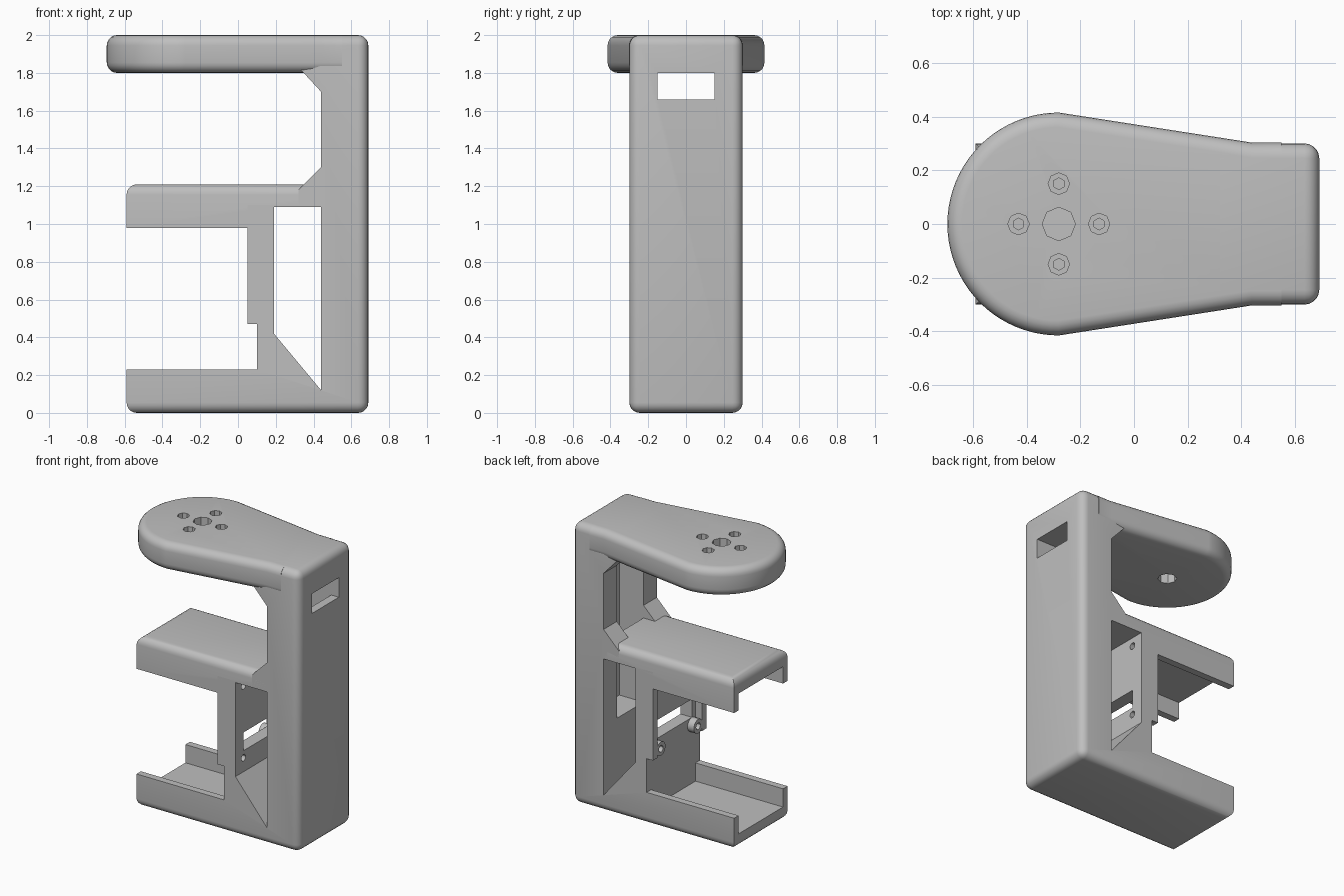
import bpy, bmesh, math
from mathutils import Matrix, Vector

old = bpy.data.objects.get("Cube")
if old:
    bpy.data.objects.remove(old, do_unlink=True)

mat = bpy.data.materials.new("plain grey plastic")
mat.use_nodes = True
GREY = (0.52, 0.52, 0.52, 1)
mat.diffuse_color = GREY
for node in mat.node_tree.nodes:
    if node.type == "BSDF_PRINCIPLED":
        node.inputs["Base Color"].default_value = GREY

W = 0.30    # half width of the body
R = 0.055   # edge rounding


def finish(name, bm):
    bmesh.ops.recalc_face_normals(bm, faces=bm.faces)
    mesh = bpy.data.meshes.new(name)
    bm.to_mesh(mesh)
    bm.free()
    mesh.materials.append(mat)
    obj = bpy.data.objects.new(name, mesh)
    bpy.context.collection.objects.link(obj)
    return obj


def round_edges(bm, rule, radius=R):
    picked = [e for e in bm.edges if rule((e.verts[0].co + e.verts[1].co) / 2)]
    bmesh.ops.bevel(bm, geom=picked, offset=radius, segments=5, profile=0.5, affect="EDGES")


def box(name, x, y, z, rule=None):
    bm = bmesh.new()
    bmesh.ops.create_cube(bm, size=1)
    for v in bm.verts:
        v.co = [lo + (c + 0.5) * (hi - lo) for c, (lo, hi) in zip(v.co, (x, y, z))]
    if rule:
        round_edges(bm, rule)
    return finish(name, bm)


def prism(name, points, axis, lo, hi, rule=None):
    """Extrude an outline along y (points are x, z) or along z (points are x, y)."""
    bm = bmesh.new()
    place = (lambda p: (p[0], lo, p[1])) if axis == "y" else (lambda p: (p[0], p[1], lo))
    face = bm.faces.new([bm.verts.new(place(p)) for p in points])
    step = Vector((0, hi - lo, 0)) if axis == "y" else Vector((0, 0, hi - lo))
    out = bmesh.ops.extrude_face_region(bm, geom=[face])
    bmesh.ops.translate(bm, vec=step, verts=[g for g in out["geom"] if isinstance(g, bmesh.types.BMVert)])
    if rule:
        round_edges(bm, rule)
    return finish(name, bm)


def cylinder(name, centre, radius, length, axis="z", sides=8):
    bm = bmesh.new()
    bmesh.ops.create_cone(bm, cap_ends=True, segments=sides, radius1=radius, radius2=radius, depth=length)
    turn = Matrix.Rotation(math.pi / 2, 4, "Y") if axis == "x" else Matrix()
    bm.transform(Matrix.Translation(centre) @ turn)
    return finish(name, bm)


def cut(obj, cutters):
    for c in cutters:
        m = obj.modifiers.new("cut", "BOOLEAN")
        m.operation, m.solver, m.object = "DIFFERENCE", "EXACT", c
    bpy.context.view_layer.update()
    graph = bpy.context.evaluated_depsgraph_get()
    mesh = bpy.data.meshes.new_from_object(obj.evaluated_get(graph))
    obj.modifiers.clear()
    obj.data = mesh


# Cutters
gap = prism("gap_cutter", [(-1, 0.23), (0.10, 0.23), (0.10, 0.47), (0.05, 0.47), (0.05, 1.1),
                           (0.32, 1.1), (0.32, 1.18), (0.44, 1.30), (0.44, 1.70), (0.32, 1.83),
                           (0.32, 2.1), (-1, 2.1)], "y", -0.5, 0.5)
window = prism("window_cutter", [(0.19, 1.09), (0.44, 1.09), (0.44, 0.12), (0.19, 0.42)], "y", -0.5, 0.5)
hollow = box("hollow_cutter", (-1, 0.10), (-0.25, 0.25), (0.10, 1.10))
upper_channel = box("upper_channel_cutter", (0.25, 0.63), (-0.15, 0.15), (1.2, 1.8))
lower_channel = box("lower_channel_cutter", (0.43, 0.63), (-0.15, 0.15), (0.61, 1.3))
cable_slot = box("cable_slot_cutter", (0.6, 0.8), (-0.15, 0.15), (1.66, 1.8))
plate_slot = box("plate_slot_cutter", (0, 0.3), (-0.21, 0.21), (0.57, 0.70))
screw_holes = [cylinder("screw_cutter", (0.1, y, z), 0.024, 0.4, "x", 12)
               for y in (-0.21, 0.21) for z in (0.52, 1.03)]

# Frame: spine, gussets, mounting plate and bottom tray
frame = box("frame", (-0.59, 0.69), (-W, W), (0, 2),
            lambda p: not (p.x < -0.5 and abs(p.y) > 0.2 and 0.5 < p.z < 1.5))
cut(frame, [gap, window, hollow, upper_channel, lower_channel, cable_slot, plate_slot] + screw_holes)

# Middle shelf, open underneath
shelf = box("shelf", (-0.59, 0.44), (-W, W), (0.98, 1.21),
            lambda p: p.z > 1.2 and (abs(p.y) > 0.2 or p.x < -0.5))
cut(shelf, [hollow, window] + screw_holes)

# Screw bosses beside the plate
bosses = []
for side, y in (("right", -0.21), ("left", 0.21)):
    boss = cylinder(side + "_screw_boss", (0.08, y, 0.52), 0.05, 0.06, "x", 20)
    cut(boss, screw_holes)
    bosses.append(boss)

# Round head that tapers into the spine
HX, HR, STEPS = -0.28, 0.415, 40
outline = [(HX + HR * math.cos(a), HR * math.sin(a))
           for a in (math.pi / 2 + math.pi * i / STEPS for i in range(STEPS + 1))]
outline += [(0.44, -0.303), (0.55, -0.303), (0.55, 0.303), (0.44, 0.303)]
head = prism("head", outline, "z", 1.8, 2.0,
             lambda p: abs(p.z - 1.9) > 0.05 and p.x < 0.54)
head_holes = [cylinder("centre_cutter", (HX, 0, 1.9), 0.062, 0.5)]
for i in range(4):
    a = i * math.pi / 2
    x, y = HX + 0.15 * math.cos(a), 0.15 * math.sin(a)
    head_holes.append(cylinder("wide_cutter", (x, y, 2.0), 0.04, 0.1))
    head_holes.append(cylinder("narrow_cutter", (x, y, 2.0), 0.022, 0.24, sides=6))
cut(head, head_holes + [upper_channel])

# Remove the cutters, then shade the parts
for c in [gap, window, hollow, upper_channel, lower_channel, cable_slot, plate_slot] + screw_holes + head_holes:
    bpy.data.objects.remove(c, do_unlink=True)
for obj in [frame, shelf, head] + bosses:
    bpy.ops.object.select_all(action="DESELECT")
    obj.select_set(True)
    bpy.context.view_layer.objects.active = obj
    bpy.ops.object.shade_smooth_by_angle(angle=math.radians(30))
